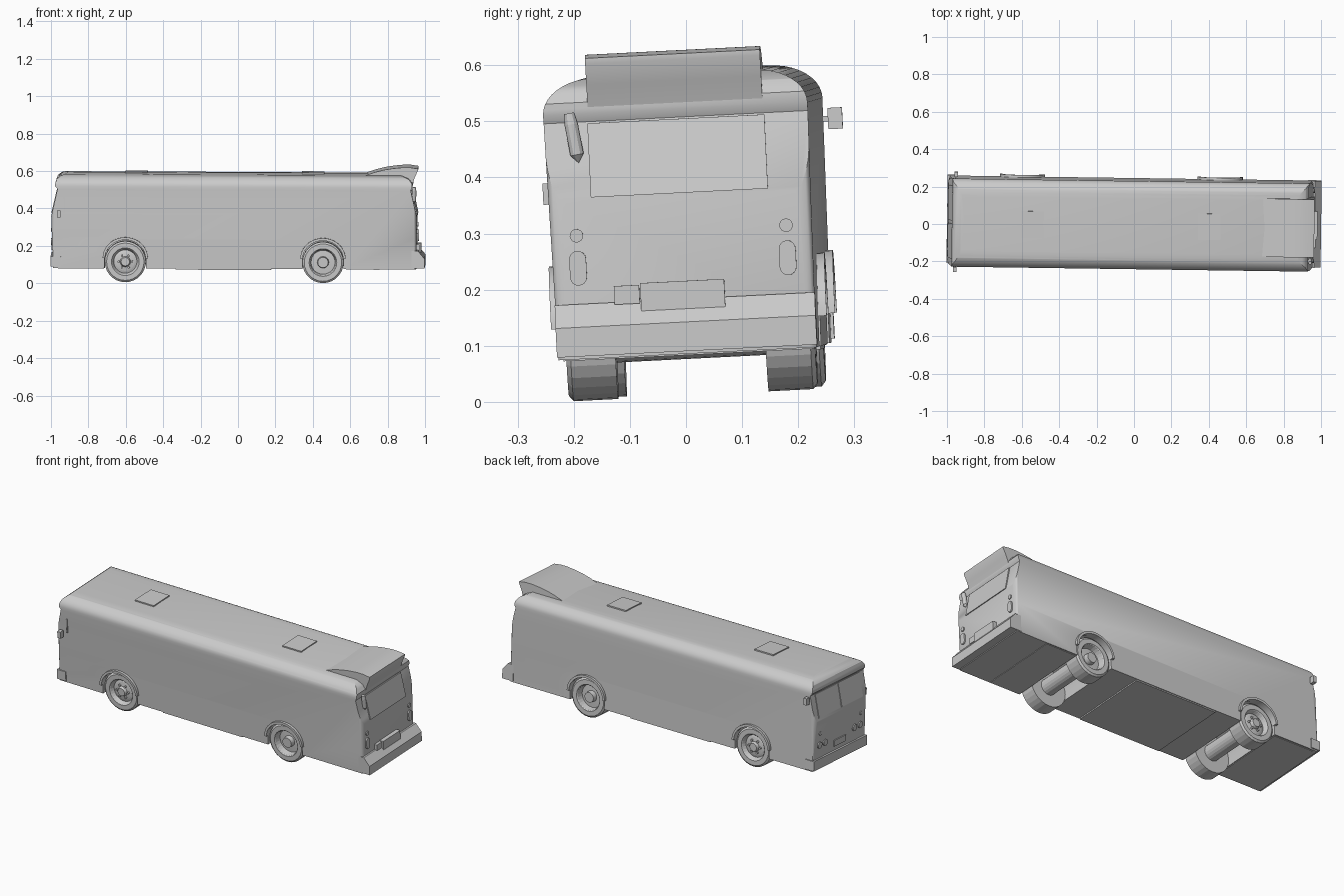
import bpy, bmesh, math
from mathutils import Matrix, Vector

cube = bpy.data.objects.get("Cube")
if cube:
    bpy.data.objects.remove(cube, do_unlink=True)

mat = bpy.data.materials.new("plain_grey")
mat.use_nodes = True
GREY = (0.6, 0.6, 0.6, 1)
mat.diffuse_color = GREY
mat.node_tree.nodes["Principled BSDF"].inputs["Base Color"].default_value = GREY

parts = []


def finish(name, bm, smooth=True):
    bmesh.ops.recalc_face_normals(bm, faces=bm.faces)
    me = bpy.data.meshes.new(name)
    bm.to_mesh(me)
    bm.free()
    me.materials.append(mat)
    ob = bpy.data.objects.new(name, me)
    bpy.context.collection.objects.link(ob)
    parts.append((ob, smooth))
    return ob


def prism(name, pts, axis, lo, hi, smooth=True):
    """Extrude a 2D outline along one axis; pts hold the other two coordinates in xyz order."""
    bm = bmesh.new()
    k = "xyz".index(axis)

    def place(p, c):
        v = list(p)
        v.insert(k, c)
        return bm.verts.new(v)
    a = [place(p, lo) for p in pts]
    b = [place(p, hi) for p in pts]
    bm.faces.new(a)
    bm.faces.new(b[::-1])
    n = len(pts)
    for i in range(n):
        j = (i + 1) % n
        bm.faces.new((a[i], b[i], b[j], a[j]))
    return finish(name, bm, smooth)


def box(name, x, y, z):
    return prism(name, [(x[0], z[0]), (x[1], z[0]), (x[1], z[1]), (x[0], z[1])], "y", *y)


def arc(cx, cy, rx, ry, a0, a1, n):
    return [(cx + rx * math.cos(math.radians(a0 + (a1 - a0) * i / n)),
             cy + ry * math.sin(math.radians(a0 + (a1 - a0) * i / n))) for i in range(n + 1)]


def capsule(cx, cy, r, stretch=0):
    return arc(cx, cy + stretch, r, r, 0, 180, 8) + arc(cx, cy - stretch, r, r, 180, 360, 8)[bool(not stretch):-1 if not stretch else None]


def lathe(name, profile, x, z, side, outer, steps=28):
    """Spin (radius, depth) points about a line along y."""
    bm = bmesh.new()
    rings = []
    for r, d in profile:
        y = side * (outer - d)
        if r == 0:
            rings.append([bm.verts.new((x, y, z))] * steps)
        else:
            rings.append([bm.verts.new((x + r * math.cos(math.tau * i / steps), y,
                                        z + r * math.sin(math.tau * i / steps))) for i in range(steps)])
    for p, q in zip(rings, rings[1:]):
        for i in range(steps):
            j = (i + 1) % steps
            bm.faces.new(dict.fromkeys((p[i], p[j], q[j], q[i])))
    return finish(name, bm, False)


def combine(ob, tool, operation):
    mod = ob.modifiers.new("cut", "BOOLEAN")
    mod.operation = operation
    mod.solver = "EXACT"
    mod.object = tool
    bpy.context.view_layer.objects.active = ob
    bpy.ops.object.modifier_apply(modifier=mod.name)
    parts[:] = [p for p in parts if p[0] != tool]
    bpy.data.objects.remove(tool, do_unlink=True)


# Body shell: cross-section trimmed by the side outline and the rounded plan
right_half = [(0.23, 0.078), (0.236, 0.515)] + arc(0.145, 0.515, 0.091, 0.062, 0, 90, 10)[1:]
section = right_half + [(0, 0.581)] + [(-y, z) for y, z in reversed(right_half)]
body = prism("body_shell", section, "x", -1.1, 1.1)

side_outline = [(-0.985, 0.05), (0.955, 0.05), (0.957, 0.36), (0.925, 0.5), (0.932, 0.515),
                (0.932, 0.535), (0.915, 0.558), (0.88, 0.574), (0.84, 0.585), (0.8, 0.6), (-0.89, 0.6),
                (-0.91, 0.581), (-0.945, 0.571), (-0.968, 0.553), (-0.976, 0.53), (-0.976, 0.515),
                (-0.964, 0.5), (-0.997, 0.352)]
combine(body, prism("side_trim", side_outline, "y", -0.4, 0.4), "INTERSECT")

plan = []
for cx, cy, a in ((0.927, 0.208, 0), (-0.967, 0.208, 90), (-0.967, -0.208, 180), (0.927, -0.208, 270)):
    plan += arc(cx, cy, 0.03, 0.03, a, a + 90, 5)
combine(body, prism("plan_trim", plan, "z", 0, 0.8), "INTERSECT")

# Wheel wells run the full width
AXLES = {"front": -0.6, "rear": 0.457}
AXLE_Z = 0.112
for x in AXLES.values():
    well = [(x + 0.11, 0)] + arc(x, 0.133, 0.11, 0.1, 0, 180, 20) + [(x - 0.11, 0)]
    combine(body, prism("well_cutter", well, "y", -0.4, 0.4), "DIFFERENCE")

# Wheels, axles and arch trims
RIM = {"front": [(0, 0), (0.022, 0), (0.028, 0.016), (0.05, 0.02), (0.062, 0.024), (0.07, 0.004)],
       "rear": [(0, 0.008), (0.028, 0.008), (0.031, 0.034), (0.064, 0.036), (0.07, 0.004)]}
TREAD = [(0.074, 0), (0.1, 0), (0.11, 0.008), (0.11, 0.088), (0, 0.088)]
for end, x in AXLES.items():
    lathe(end + "_axle", [(0, 0), (0.045, 0), (0.045, 0.28), (0, 0.28)], x, AXLE_Z, 1, 0.14, 20)
    for side, label in ((1, "left"), (-1, "right")):
        lathe(f"{end}_wheel_{label}", RIM[end] + TREAD, x, AXLE_Z, side, 0.222)
        trim = arc(x, 0.132, 0.121, 0.112, 0, 180, 20) + arc(x, 0.132, 0.108, 0.098, 180, 0, 20)
        prism(f"{end}_arch_trim_{label}", trim, "y", side * 0.222, side * 0.246)
        if end == "front":
            for i in range(6):
                a = math.tau * i / 6
                prism("wheel_nut", capsule(x + 0.036 * math.cos(a), AXLE_Z + 0.036 * math.sin(a), 0.006),
                      "y", side * 0.196, side * 0.214)

# Underfloor panels
box("underfloor_middle", (-0.33, 0.18), (-0.226, 0.226), (0.071, 0.085))
box("underfloor_front", (-0.96, -0.715), (-0.222, 0.222), (0.075, 0.085))
box("underfloor_rear", (0.58, 0.76), (-0.224, 0.224), (0.075, 0.085))

# Bumpers
prism("rear_bumper", [(0.93, 0.083), (1.0, 0.083), (1.0, 0.135), (0.965, 0.176), (0.93, 0.176)],
      "y", -0.232, 0.232)
bumper = [(-1.0, 0.085), (-1.0, 0.14), (-0.945, 0.14), (-0.945, 0.085)]
prism("front_bumper", bumper, "y", -0.236, 0.236)

# Raised engine housing on the rear roof
hump = [(0.685, 0.577), (0.73, 0.593), (0.78, 0.606), (0.83, 0.614), (0.88, 0.619), (0.92, 0.619),
        (0.962, 0.613), (0.962, 0.603), (0.945, 0.565), (0.93, 0.52), (0.69, 0.52)]
prism("engine_housing", hump, "y", -0.156, 0.156)

# Roof hatches
for label, x in (("front", -0.545), ("rear", 0.4)):
    box(f"roof_hatch_{label}", (x - 0.06, x + 0.06), (-0.07, 0.07), (0.57, 0.586))

# Rear face: plate holder, lamps, panel and exhaust pipe
box("plate_holder", (0.94, 0.98), (-0.078, 0.072), (0.142, 0.208))
box("plate_lamp", (0.94, 0.972), (-0.125, -0.08), (0.172, 0.205))
prism("rear_window_panel", [(0.95, 0.365), (0.961, 0.365), (0.932, 0.497), (0.92, 0.497)], "y", -0.158, 0.158)
for s in (-1, 1):
    prism("rear_round_lamp", capsule(s * 0.187, 0.298, 0.012), "x", 0.94, 0.962)
    prism("rear_tail_lamp", capsule(s * 0.187, 0.24, 0.015, 0.016), "x", 0.94, 0.964)
pipe = lathe("rear_pipe", [(0, 0), (0.009, 0), (0.012, 0.02), (0.012, 0.075), (0, 0.09)], 0, 0, 1, 0.045, 12)
pipe.data.transform(Matrix.Translation((0.942, -0.183, 0.472)) @ Matrix.Rotation(math.radians(98), 4, "X"))

# Front face: split windscreen, lamps and plate
glass = [(-0.995, 0.37), (-0.965, 0.498), (-0.95, 0.498), (-0.98, 0.37)]
glass = [(x - 0.002, z) for x, z in glass]
for s, label in ((1, "left"), (-1, "right")):
    prism(f"windscreen_{label}", glass, "y", s * 0.008, s * 0.195)
    prism(f"headlamp_outer_{label}", capsule(s * 0.18, 0.215, 0.018), "x", -0.998, -0.96)
    prism(f"headlamp_inner_{label}", capsule(s * 0.13, 0.215, 0.018), "x", -0.998, -0.96)
    prism(f"indicator_{label}", capsule(s * 0.18, 0.28, 0.01), "x", -0.998, -0.96)
box("front_plate", (-0.996, -0.97), (-0.05, 0.05), (0.165, 0.2))

# Mirrors on short arms, and a grab handle
for s, label, z in ((1, "left", 0.477), (-1, "right", 0.368)):
    box(f"mirror_{label}", (-0.966, -0.946), (s * 0.244, s * 0.27), (z - 0.019, z + 0.019))
    box(f"mirror_arm_{label}", (-0.96, -0.952), (s * 0.2, s * 0.246), (z - 0.005, z + 0.005))
box("grab_handle", (-0.93, -0.923), (-0.24, -0.23), (0.375, 0.455))

# Slight lean and turn of the whole bus, then shading
pose = (Matrix.Translation((0, 0.02, 0.012)) @ Matrix.Rotation(math.radians(-0.8), 4, "Z")
        @ Matrix.Rotation(math.radians(0.25), 4, "Y") @ Matrix.Rotation(math.radians(2.9), 4, "X"))
bpy.ops.object.select_all(action="DESELECT")
for ob, smooth in parts:
    ob.data.transform(pose)
    ob.select_set(smooth)
    if smooth:
        bpy.context.view_layer.objects.active = ob
bpy.ops.object.shade_smooth_by_angle(angle=math.radians(30))
